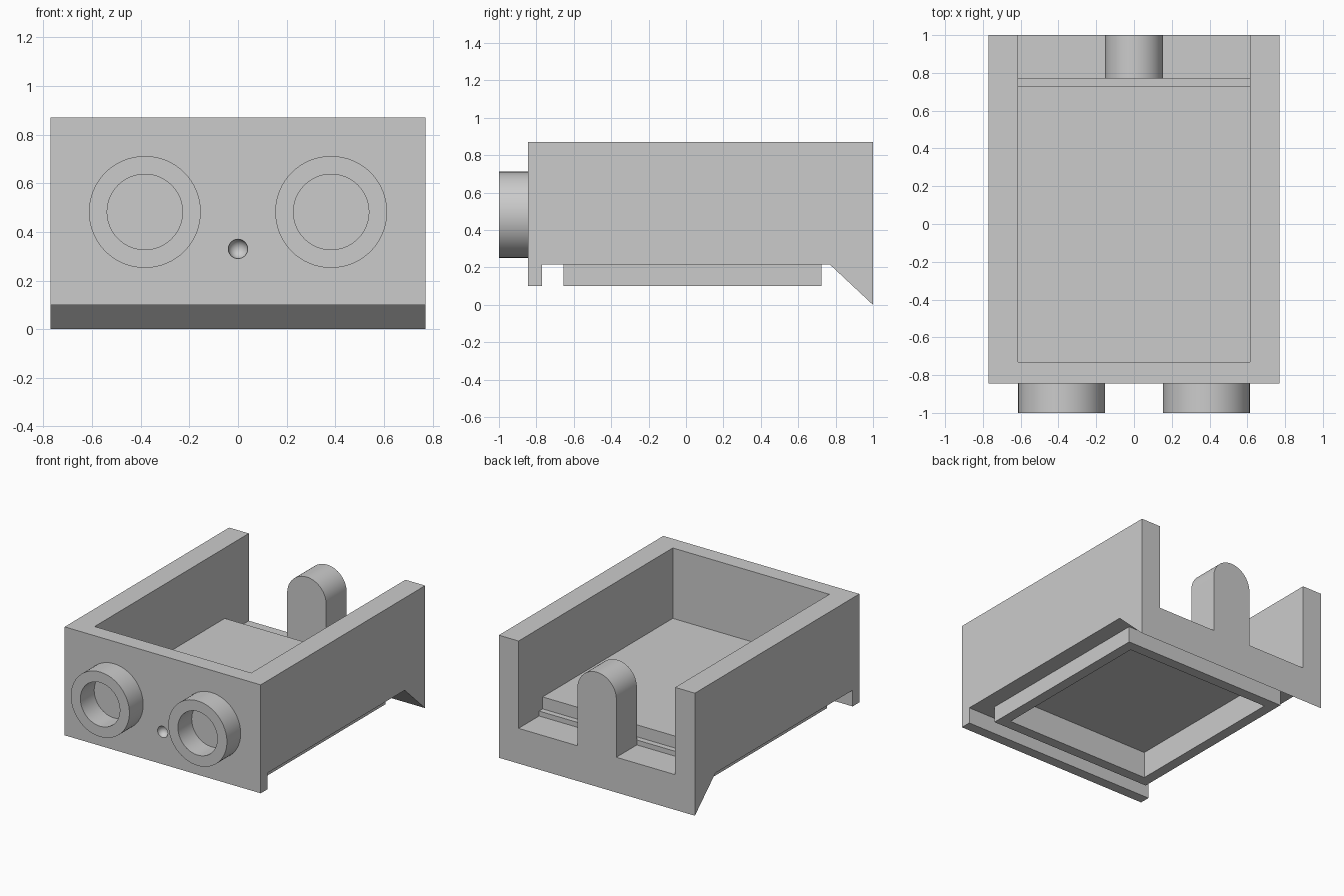
import bpy, bmesh, math
from mathutils import Matrix, Vector

if "Cube" in bpy.data.objects:
    bpy.data.objects.remove(bpy.data.objects["Cube"], do_unlink=True)

grey = bpy.data.materials.new("plain_grey")
grey.use_nodes = True
colour = (0.6, 0.6, 0.6, 1)
grey.diffuse_color = colour
grey.node_tree.nodes["Principled BSDF"].inputs["Base Color"].default_value = colour


def finish(name, bm):
    bmesh.ops.recalc_face_normals(bm, faces=bm.faces)
    mesh = bpy.data.meshes.new(name)
    bm.to_mesh(mesh)
    bm.free()
    mesh.materials.append(grey)
    obj = bpy.data.objects.new(name, mesh)
    bpy.context.collection.objects.link(obj)
    return obj


def extrude(name, points, move):
    """Prism from a closed outline of 3D points."""
    bm = bmesh.new()
    face = bm.faces.new([bm.verts.new(p) for p in points])
    new = bmesh.ops.extrude_face_region(bm, geom=[face])["geom"]
    bmesh.ops.translate(bm, vec=Vector(move),
                        verts=[v for v in new if isinstance(v, bmesh.types.BMVert)])
    return finish(name, bm)


def side_prism(name, profile, half):
    """Extrude a (y, z) side profile symmetrically across x."""
    return extrude(name, [(-half, y, z) for y, z in profile], (2 * half, 0, 0))


def rect(a, b, c, d):
    return [(a, c), (b, c), (b, d), (a, d)]


def combine(body, tool, operation):
    mod = body.modifiers.new(operation, 'BOOLEAN')
    mod.operation, mod.object, mod.solver = operation, tool, 'EXACT'
    bpy.context.view_layer.update()
    result = bpy.data.meshes.new_from_object(
        body.evaluated_get(bpy.context.evaluated_depsgraph_get()))
    body.modifiers.clear()
    body.data = result
    bpy.data.objects.remove(tool, do_unlink=True)


def smooth(obj):
    bpy.ops.object.select_all(action='DESELECT')
    obj.select_set(True)
    bpy.context.view_layer.objects.active = obj
    bpy.ops.object.shade_smooth_by_angle(angle=math.radians(30))


# Housing: side silhouette with front lip and sloped rear lip
housing = side_prism("housing", [
    (-.845, .1), (-.77, .1), (-.77, .215), (.77, .215),
    (1, 0), (1, .87), (-.845, .87)], .77)

# Open tray with a stepped rear edge
combine(housing, side_prism("tray_cutter", [
    (-.73, .37), (.73, .37), (.73, .285), (.77, .285), (.77, .25),
    (1.1, .25), (1.1, 1), (-.73, 1)], .615), 'DIFFERENCE')

# Underside frame and its pocket
combine(housing, side_prism("frame_block", rect(-.655, .725, .1, .25), .65), 'UNION')
combine(housing, side_prism("pocket_cutter", rect(-.58, .65, 0, .29), .575), 'DIFFERENCE')

# Round-topped rear peg
radius, steps = .153, 32
arch = [(radius * math.cos(math.pi * i / steps), .77, .66 + radius * math.sin(math.pi * i / steps))
        for i in range(steps + 1)]
combine(housing, extrude("rear_peg", [(radius, .77, .235)] + arch + [(-radius, .77, .235)],
                         (0, .23, 0)), 'UNION')

# Small round dimple in the front
bm = bmesh.new()
bmesh.ops.create_uvsphere(bm, u_segments=32, v_segments=16, radius=.04,
                          matrix=Matrix.Translation((0, -.845, .33)))
combine(housing, finish("dimple_cutter", bm), 'DIFFERENCE')
smooth(housing)

# Front ring pair
for name, x in (("left_ring", .383), ("right_ring", -.383)):
    bm = bmesh.new()
    count = 64
    loops = []
    for r, y in ((.23, -.845), (.23, -1), (.155, -1), (.155, -.845)):
        loops.append([bm.verts.new((x + r * math.cos(t), y, .482 + r * math.sin(t)))
                      for t in (math.tau * i / count for i in range(count))])
    for a, b in zip(loops, loops[1:] + loops[:1]):
        for i in range(count):
            j = (i + 1) % count
            bm.faces.new((a[i], a[j], b[j], b[i]))
    smooth(finish(name, bm))
